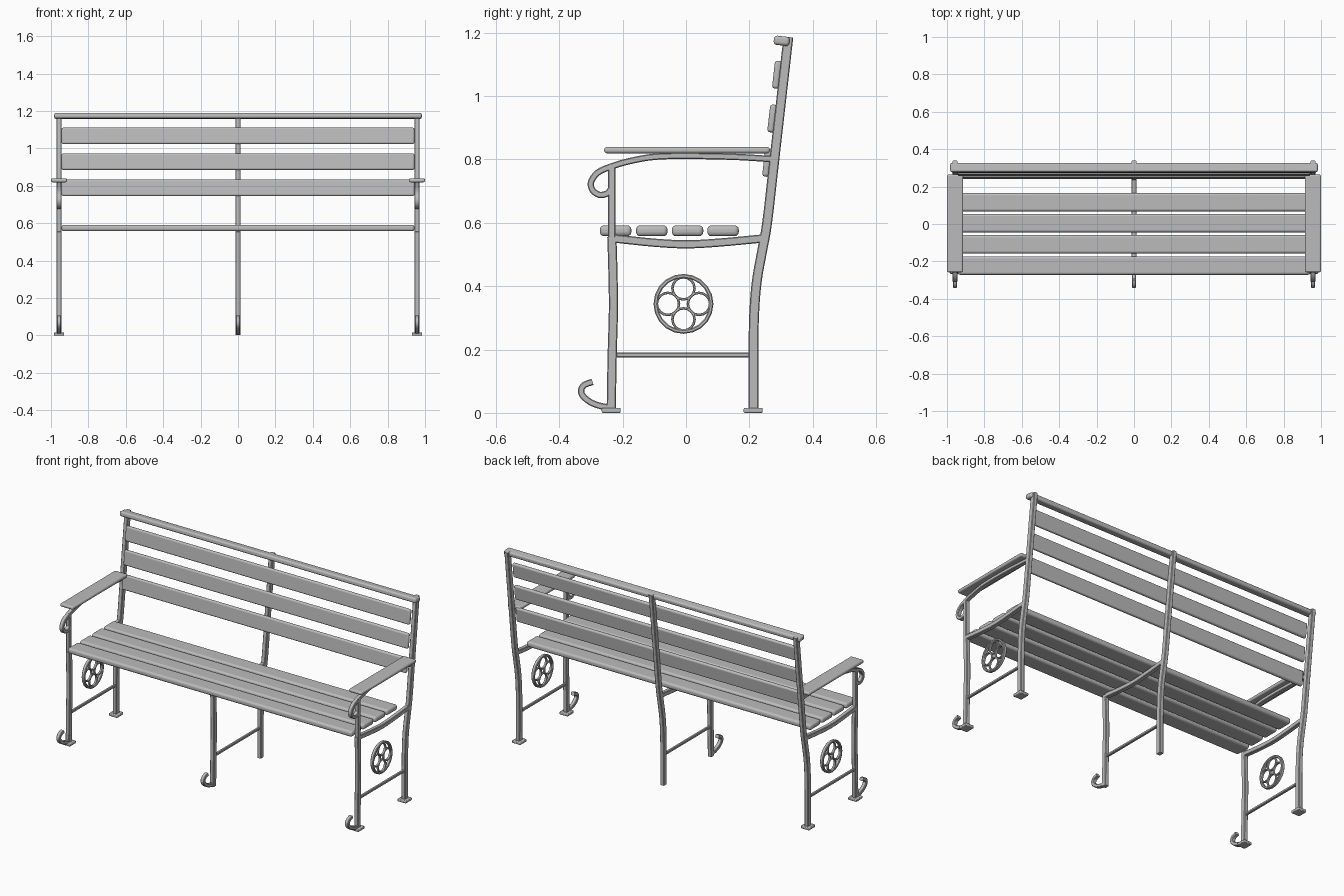
import bpy, bmesh, math
from mathutils import Vector

if "Cube" in bpy.data.objects:
    bpy.data.objects.remove(bpy.data.objects["Cube"])

mat = bpy.data.materials.new("grey")
mat.diffuse_color = (0.5, 0.5, 0.5, 1)
mat.use_nodes = True
mat.node_tree.nodes["Principled BSDF"].inputs["Base Color"].default_value = mat.diffuse_color


def finish(bm, name, angle=35, bevel=0, segs=3):
    bmesh.ops.recalc_face_normals(bm, faces=bm.faces)
    me = bpy.data.meshes.new(name)
    bm.to_mesh(me)
    bm.free()
    ob = bpy.data.objects.new(name, me)
    bpy.context.collection.objects.link(ob)
    me.materials.append(mat)
    if bevel:
        m = ob.modifiers.new("round", 'BEVEL')
        m.width, m.segments = bevel, segs
        m.limit_method = 'ANGLE'
    bpy.ops.object.select_all(action='DESELECT')
    ob.select_set(True)
    bpy.context.view_layer.objects.active = ob
    bpy.ops.object.shade_smooth_by_angle(angle=math.radians(angle))
    return ob


def board(name, size, loc, tilt=0, bevel=0.008, segs=3):
    bm = bmesh.new()
    bmesh.ops.create_cube(bm, size=1)
    for v in bm.verts:
        v.co = Vector(v.co[i] * size[i] for i in range(3))
    ob = finish(bm, name, 50, bevel, segs)
    ob.location = loc
    ob.rotation_euler.x = tilt
    return ob


def spline(pts, n=4):
    """Catmull-Rom through (y, z) points."""
    p = [Vector(q) for q in pts]
    p = [2 * p[0] - p[1]] + p + [2 * p[-1] - p[-2]]
    out = []
    for i in range(1, len(p) - 2):
        a, b, c, d = p[i - 1:i + 3]
        for k in range(n):
            t = k / n
            out.append(0.5 * (2 * b + (c - a) * t + (2 * a - 5 * b + 4 * c - d) * t * t
                              + (3 * b - a - 3 * c + d) * t ** 3))
    return out + [p[-2]]


def bar(name, pts, x, thick, width=0.025, smooth=True, chamfer=0.003):
    """Flat iron bar following a path in the side plane."""
    path = spline(pts) if smooth else [Vector(q) for q in pts]
    w, h, c = width / 2, thick / 2, chamfer
    section = [(-w, -h + c), (-w + c, -h), (w - c, -h), (w, -h + c),
               (w, h - c), (w - c, h), (-w + c, h), (-w, h - c)]
    bm = bmesh.new()
    rings = []
    for i, p in enumerate(path):
        t = (path[min(i + 1, len(path) - 1)] - path[max(i - 1, 0)]).normalized()
        rings.append([bm.verts.new((x + a, p.x - t.y * b, p.y + t.x * b)) for a, b in section])
    for r, s in zip(rings, rings[1:]):
        for j in range(8):
            k = (j + 1) % 8
            bm.faces.new((r[j], r[k], s[k], s[j]))
    bm.faces.new(rings[0])
    bm.faces.new(rings[-1])
    return finish(bm, name)


def ring(name, x, y, z, radius, thick, depth, n):
    """Closed iron ring with chamfered section."""
    h, w, c = thick / 2, depth / 2, thick * 0.25
    section = [(-w, -h + c), (-w + c, -h), (w - c, -h), (w, -h + c),
               (w, h - c), (w - c, h), (-w + c, h), (-w, h - c)]
    bm = bmesh.new()
    rings = []
    for i in range(n):
        a = 2 * math.pi * i / n
        rings.append([bm.verts.new((x + u, y + (radius + v) * math.cos(a),
                                    z + (radius + v) * math.sin(a))) for u, v in section])
    for i in range(n):
        r, s = rings[i], rings[(i + 1) % n]
        for j in range(8):
            k = (j + 1) % 8
            bm.faces.new((r[j], r[k], s[k], s[j]))
    return finish(bm, name)


FRONT = [(-0.236, 0.004), (-0.233, 0.18), (-0.229, 0.33), (-0.231, 0.46), (-0.234, 0.555)]
REAR = [(0.213, 0.004), (0.213, 0.22), (0.216, 0.33), (0.224, 0.42), (0.24, 0.51),
        (0.256, 0.6), (0.279, 0.8), (0.323, 1.186)]
SEAT = [(-0.225, 0.55), (-0.1, 0.537), (0, 0.532), (0.1, 0.537), (0.24, 0.55)]
FOOT = [(-0.235, 0.018), (-0.262, 0.02), (-0.298, 0.032), (-0.324, 0.052),
        (-0.331, 0.071), (-0.321, 0.088), (-0.295, 0.098)]
ARM = [(0.27, 0.801), (0.15, 0.808), (0, 0.811), (-0.1, 0.808), (-0.18, 0.794),
       (-0.24, 0.776), (-0.28, 0.757), (-0.3, 0.727), (-0.294, 0.702),
       (-0.273, 0.688), (-0.25, 0.692), (-0.235, 0.708)]

# Three iron frames; the middle one has no arm, wheel or foot plates
for side, x in (("left", -0.957), ("middle", 0), ("right", 0.957)):
    bar(side + "_front_leg", FRONT, x, 0.029)
    bar(side + "_rear_post", REAR, x, 0.031)
    bar(side + "_seat_support", SEAT, x, 0.026)
    bar(side + "_foot_scroll", FOOT, x, 0.02, 0.023)
    bar(side + "_stretcher", [(-0.225, 0.183), (0.205, 0.183)], x, 0.015, 0.016, False)
    if x == 0:
        continue
    bar(side + "_arm_post", [(-0.234, 0.55), (-0.234, 0.785)], x, 0.023, 0.025, False)
    bar(side + "_arm_scroll", ARM, x, 0.02)
    s = 1 if x > 0 else -1
    board(side + "_armrest", (0.086, 0.522, 0.02), (s * 0.957, 0.003, 0.829), 0, 0.008)
    for y in (-0.236, 0.212):
        board(side + "_foot_plate", (0.056, 0.06, 0.016), (x, y, 0.008), 0, 0.004, 2)
    # wheel ornament
    ring(side + "_wheel_rim", x, -0.008, 0.344, 0.088, 0.013, 0.02, 20)
    for k in range(4):
        a = k * math.pi / 2
        ring(side + "_wheel_loop", x, -0.008 + 0.049 * math.cos(a),
             0.344 + 0.049 * math.sin(a), 0.035, 0.008, 0.014, 16)

# Seat slats
for y in (-0.222, -0.108, 0.005, 0.117):
    board("seat_slat", (1.886, 0.099, 0.034), (0, y, 0.5745), 0, 0.013, 4)

# Back slats and top rail, leaning with the posts
LEAN = -0.114
for y, z in ((0.287, 1.067), (0.272, 0.929), (0.256, 0.789)):
    board("back_slat", (1.886, 0.022, 0.088), (0, y, z), LEAN, 0.009, 4)
board("top_rail", (1.965, 0.05, 0.029), (0, 0.302, 1.174), LEAN, 0.01, 4)
